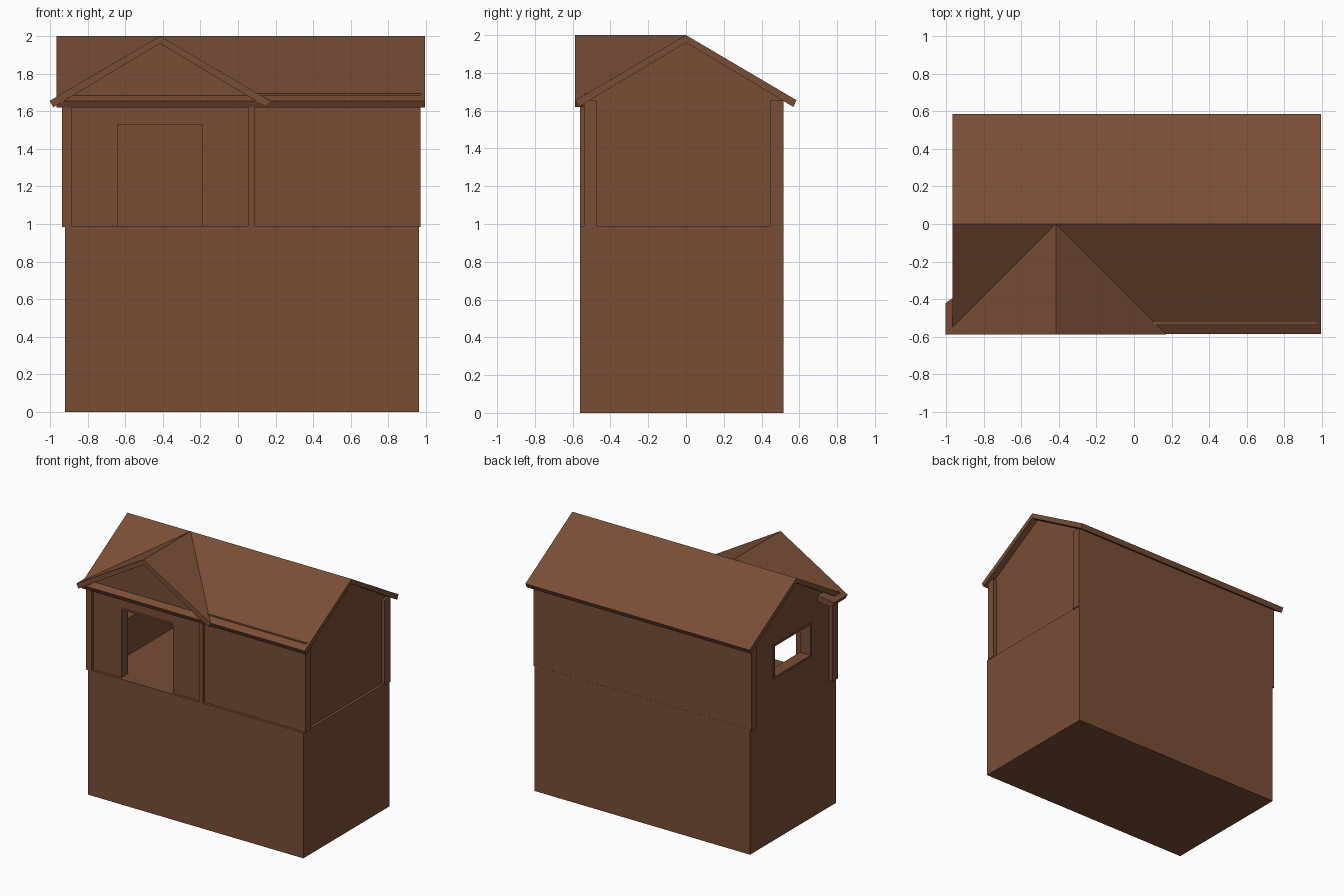
import bpy, bmesh

if "Cube" in bpy.data.objects:
    bpy.data.objects.remove(bpy.data.objects["Cube"])

brown = bpy.data.materials.new("timber_brown")
brown.diffuse_color = (0.19, 0.075, 0.036, 1)
brown.use_nodes = True
brown.node_tree.nodes["Principled BSDF"].inputs["Base Color"].default_value = brown.diffuse_color


def prism(name, pts, axis, a, b):
    """Extrude a 2D profile along x (profile is y,z) or y (profile is x,z)."""
    bm = bmesh.new()
    put = (lambda p, d: (d, p[0], p[1])) if axis == 'x' else (lambda p, d: (p[0], d, p[1]))
    va = [bm.verts.new(put(p, a)) for p in pts]
    vb = [bm.verts.new(put(p, b)) for p in pts]
    bm.faces.new(va)
    bm.faces.new(vb[::-1])
    n = len(pts)
    for i in range(n):
        bm.faces.new((va[i], vb[i], vb[(i + 1) % n], va[(i + 1) % n]))
    bmesh.ops.recalc_face_normals(bm, faces=bm.faces)
    me = bpy.data.meshes.new(name)
    bm.to_mesh(me)
    bm.free()
    me.materials.append(brown)
    ob = bpy.data.objects.new(name, me)
    bpy.context.collection.objects.link(ob)
    return ob


def box(name, x, y, z):
    return prism(name, [(x[0], z[0]), (x[1], z[0]), (x[1], z[1]), (x[0], z[1])], 'y', *y)


def chevron(c):
    """Cross-section of a pitched roof slab, centred on c."""
    return [(c - 0.586, 1.655), (c, 2.0), (c + 0.586, 1.655),
            (c + 0.568, 1.62), (c, 1.96), (c - 0.568, 1.62)]


# solid ground storey
box("base_block", (-0.92, 0.963), (-0.56, 0.515), (0, 0.99))

# upper storey shell with a hollow room, a doorway and a side window
walls = prism("upper_walls", [(-0.54, 0.98), (0.514, 0.98), (0.514, 1.665),
                              (0, 1.968), (-0.54, 1.65)], 'x', -0.905, 0.942)
cutters = [
    prism("room_cutter", [(-0.46, 0.95), (0.435, 0.95), (0.435, 1.62),
                          (0, 1.88), (-0.46, 1.61)], 'x', -0.82, 0.86),
    box("door_cutter", (-0.64, -0.19), (-0.7, -0.4), (0.94, 1.54)),
    box("window_cutter", (-1.1, -0.75), (-0.26, 0.2), (1.27, 1.53)),
]
for c in cutters:
    m = walls.modifiers.new(c.name, 'BOOLEAN')
    m.operation, m.solver, m.object = 'DIFFERENCE', 'EXACT', c
    c.hide_render = True
    c.hide_set(True)

# door header and window frame lining
box("door_header", (-0.64, -0.19), (-0.545, -0.455), (1.528, 1.542))
for n, y, z in (("sill", (-0.26, 0.2), (1.265, 1.28)), ("head", (-0.26, 0.2), (1.52, 1.535)),
                ("front_jamb", (-0.265, -0.25), (1.265, 1.535)),
                ("back_jamb", (0.19, 0.205), (1.265, 1.535))):
    box("window_" + n, (-0.912, -0.82), y, z)

# corner posts and the front mid post
top = 1.655
box("front_left_post", (-0.935, -0.885), (-0.562, -0.49), (0.985, top))
box("front_mid_post", (0.052, 0.087), (-0.562, -0.52), (0.985, top))
box("front_right_post", (0.91, 0.97), (-0.541, -0.475), (0.985, top))
box("back_left_post", (-0.935, -0.885), (0.455, 0.515), (0.985, top))
box("back_right_post", (0.91, 0.97), (0.445, 0.515), (0.985, top))

# top plate of the front wall, just breaking through the roof
box("front_top_plate", (0.06, 0.97), (-0.537, -0.515), (1.62, 1.694))

# main roof, ridge along x
prism("main_roof", chevron(0), 'x', -0.966, 0.993)

# front gable wall
prism("gable_wall", [(-0.935, 1.62), (0.105, 1.62), (0.105, 1.67),
                     (-0.415, 1.975), (-0.935, 1.67)], 'y', -0.54, -0.5)

# front gable roof, its back end tapering into the main roof
gable = prism("gable_roof", chevron(-0.415), 'y', -0.587, 0.0)
for v in gable.data.vertices:
    if v.co.y > -0.3:
        v.co.y = -0.42 * abs(v.co.x + 0.415) / 0.586
